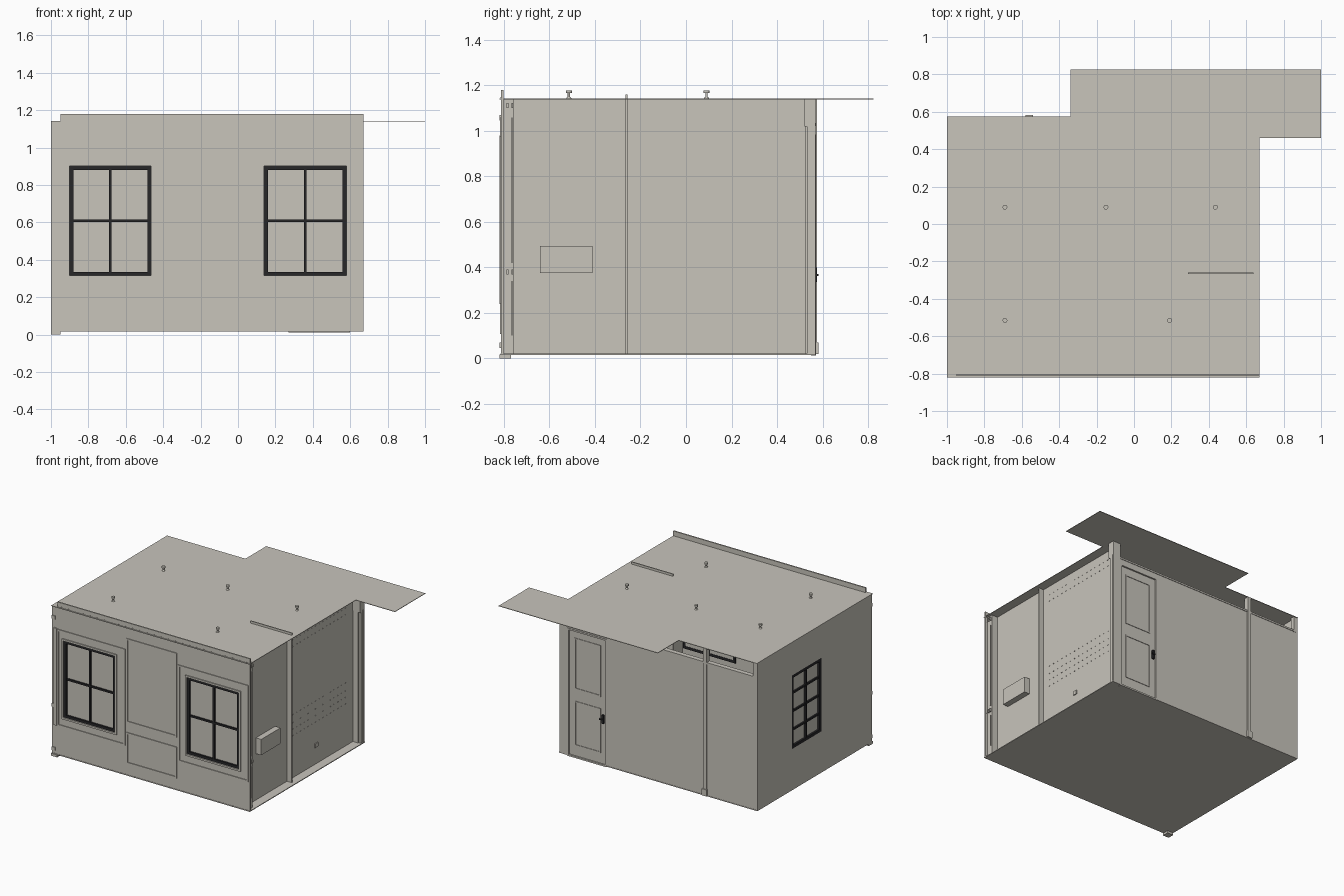
import bpy, bmesh, math
from mathutils import Vector

if "Cube" in bpy.data.objects:
    bpy.data.objects.remove(bpy.data.objects["Cube"])


def material(name, rgb):
    m = bpy.data.materials.new(name)
    m.diffuse_color = (*rgb, 1)
    m.use_nodes = True
    m.node_tree.nodes["Principled BSDF"].inputs["Base Color"].default_value = m.diffuse_color
    return m


BEIGE = material("warm_grey", (0.58, 0.555, 0.50))
BLACK = material("window_black", (0.02, 0.02, 0.022))


def finish(name, bm, mat):
    bmesh.ops.recalc_face_normals(bm, faces=bm.faces)
    me = bpy.data.meshes.new(name)
    bm.to_mesh(me)
    bm.free()
    me.materials.append(mat)
    ob = bpy.data.objects.new(name, me)
    bpy.context.collection.objects.link(ob)
    return ob


def boxes(name, items, mat=BEIGE):
    """One object made of boxes (x0, x1, y0, y1, z0, z1)."""
    bm = bmesh.new()
    for x0, x1, y0, y1, z0, z1 in items:
        vs = bmesh.ops.create_cube(bm, size=1)["verts"]
        for v in vs:
            v.co = Vector(((x0 + x1) / 2 + v.co.x * (x1 - x0),
                           (y0 + y1) / 2 + v.co.y * (y1 - y0),
                           (z0 + z1) / 2 + v.co.z * (z1 - z0)))
    return finish(name, bm, mat)


def upright(axis, a0, a1, d0, d1, z0, z1):
    """Box on a wall: a runs along the wall, d is depth through it."""
    return (a0, a1, d0, d1, z0, z1) if axis == "x" else (d0, d1, a0, a1, z0, z1)


def border(axis, a0, a1, z0, z1, d0, d1, w):
    """Four bars round a rectangle."""
    return [upright(axis, a0, a0 + w, d0, d1, z0, z1),
            upright(axis, a1 - w, a1, d0, d1, z0, z1),
            upright(axis, a0 + w, a1 - w, d0, d1, z0, z0 + w),
            upright(axis, a0 + w, a1 - w, d0, d1, z1 - w, z1)]


def wall(axis, a0, a1, z0, z1, d0, d1, holes):
    """Wall strips round a row of openings (h0, h1, bottom, top)."""
    out, a = [], a0
    for h0, h1, b, t in holes:
        out.append(upright(axis, a, h0, d0, d1, z0, z1))
        if b > z0:
            out.append(upright(axis, h0, h1, d0, d1, z0, b))
        out.append(upright(axis, h0, h1, d0, d1, t, z1))
        a = h1
    out.append(upright(axis, a, a1, d0, d1, z0, z1))
    return out


def window(name, axis, a0, a1, z0, z1, d0, d1, pane, cols, rows, w):
    """Black sash with glazing bars and a plain pane behind."""
    bars = border(axis, a0, a1, z0, z1, d0, d1, w)
    for i in range(1, cols):
        c = a0 + (a1 - a0) * i / cols
        bars.append(upright(axis, c - .007, c + .007, d0 + .002, d1 - .002, z0 + w, z1 - w))
    for j in range(1, rows):
        c = z0 + (z1 - z0) * j / rows
        bars.append(upright(axis, a0 + w, a1 - w, d0 + .003, d1 - .003, c - .007, c + .007))
    boxes(name + "_sash", bars, BLACK)
    boxes(name + "_pane", [upright(axis, a0, a1, pane, pane + .003, z0, z1)])


# Roof sheet with the rear corner overhang
outline = [(-1, -.82), (.67, -.82), (.67, .46), (1, .46), (1, .825),
           (-.34, .825), (-.34, .575), (-1, .575)]
bm = bmesh.new()
face = bm.faces.new([bm.verts.new((x, y, 1.139)) for x, y in outline])
ext = bmesh.ops.extrude_face_region(bm, geom=[face])
for v in ext["geom"]:
    if isinstance(v, bmesh.types.BMVert):
        v.co.z += .004
finish("roof", bm, BEIGE)

# Floor and corner foot
boxes("floor", [(-1, .67, -.815, .57, .016, .022)])
boxes("corner_foot", [(-1, -.95, -.82, -.77, 0, .018)])

# Front wall with two window openings
fronts = [(-.90, -.465), (.14, .58)]
boxes("front_wall", wall("x", -.95, .67, .02, 1.18, -.812, -.802,
                         [(a, b, .315, .90) for a, b in fronts]))
for side, (a, b) in zip(("left", "right"), fronts):
    window("front_window_" + side, "x", a, b, .315, .90, -.811, -.792, -.797, 2, 2, .02)
    boxes("front_window_trim_" + side, border("x", a - .014, b + .014, .302, .914, -.82, -.811, .014))

# Front mouldings and rivet row
mould = border("x", -.37, .056, .42, 1.06, -.818, -.811, .012)
mould += border("x", -.37, .056, .107, .345, -.818, -.811, .012)
for a, b in ((-.95, -.38), (.066, .655)):
    mould += border("x", a, b, .24, .975, -.818, -.811, .012)
boxes("front_mouldings", mould)
boxes("front_rivets", [(-.92 + i * .06, -.915 + i * .06, -.816, -.811, 1.145, 1.15) for i in range(27)])

# Left front corner post with its cover plate and brackets
boxes("corner_post", [(-1, -.95, -.812, -.77, .018, 1.14)])
boxes("corner_plate", [(-.98, -.955, -.82, -.811, .24, .98)])
boxes("corner_brackets", [(-.998, -.968, -.819, -.811, z, z + .025) for z in (.045, .375, 1.045)])

# Left wall with its tall window
boxes("left_wall", wall("y", -.80, .57, .02, 1.14, -1, -.985, [(-.20, .155, .33, .89)]))
window("left_window", "y", -.20, .155, .33, .89, -1, -.975, -.985, 2, 4, .022)

# Right wall set back from the floor edge, posts, partition
boxes("right_wall", [(.59, .60, -.80, .55, .02, 1.139)])
boxes("right_middle_post", [(.60, .64, -.268, -.260, .02, 1.139)])
boxes("partition", [(.29, .64, -.266, -.258, .02, 1.16)])
boxes("right_rear_post", [(.60, .665, .532, .57, .02, 1.02), (.60, .645, .525, .532, .02, 1.02)])
boxes("right_rear_block", [(.60, .665, .52, .57, 1.02, 1.139)])
boxes("right_front_stile", [(.60, .65, -.803, -.755, .02, 1.139)])
boxes("stile_lines", [(.65, .657, y, y + .006, a, b) for y in (-.812, -.768)
                      for a, b in ((.10, .34), (.42, 1.06))])
boxes("stile_brackets", [(.65, .664, y, y + .008, z, z + .022) for y in (-.808, -.788, -.768)
                         for z in (.37, 1.10)])
boxes("wall_box", [(.60, .645, -.642, -.41, .375, .495)])
boxes("wall_outlet", [(.60, .606, .065, .10, .15, .18)])
# Rows of small nail heads on the right wall
boxes("wall_nails", [(.60, .603, y, y + .008, z, z + .004)
                     for z in (.34, .39, .44, .50, 1.02, 1.07)
                     for y in [-.2 + i * .045 for i in range(15)]])

# Rear wall stops short of the roof, leaving a gap above
boxes("rear_wall", wall("x", -.985, .67, .02, 1.03, .55, .568, [(.27, .60, .02, .985)]))
boxes("rear_post", [(-.575, -.545, .54, .576, .02, 1.139)])
boxes("rear_post_shoe", [(-.58, -.54, .565, .582, .02, .07)])
boxes("rear_corner_post", [(-1, -.965, .54, .57, 1.02, 1.139)])
boxes("rear_sill", [(-.965, .60, .535, .572, 1.022, 1.035)])

# Rear door, casing, panels and handle
boxes("door_casing", border("x", .27, .60, .012, .985, .55, .572, .012))
boxes("door_leaf", [(.282, .588, .55, .560, .024, .973)])
boxes("door_panels", border("x", .325, .545, .53, .92, .559, .564, .01)
      + border("x", .325, .545, .10, .44, .559, .564, .01))
boxes("door_handle", [(.293, .310, .56, .575, .335, .40), (.293, .325, .575, .582, .362, .372)], BLACK)

# Roof vents: stem between two wide collars
bm = bmesh.new()
for x, y in ((-.69, .09), (-.15, .09), (.435, .09), (-.69, -.515), (.19, -.515)):
    for z0, z1, r0, r1 in ((1.142, 1.15, .012, .007), (1.15, 1.166, .005, .005), (1.166, 1.178, .013, .013)):
        vs = bmesh.ops.create_cone(bm, cap_ends=True, segments=12, radius1=r0,
                                   radius2=r1, depth=z1 - z0)["verts"]
        bmesh.ops.translate(bm, verts=vs, vec=(x, y, (z0 + z1) / 2))
finish("roof_vents", bm, BEIGE)
